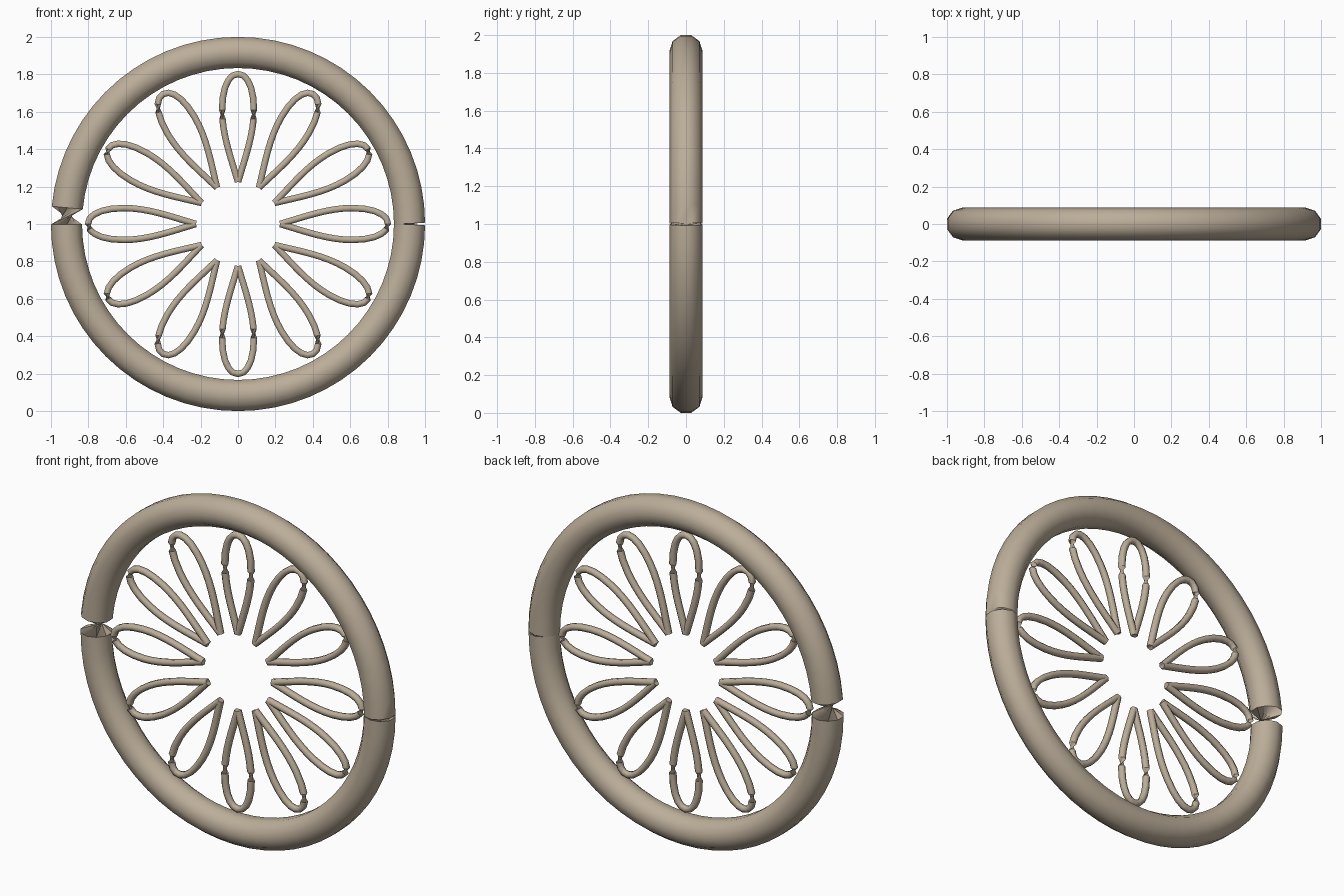
import bpy
from math import pi, sin, cos, copysign, radians
from mathutils import Vector, Matrix
from mathutils.geometry import interpolate_bezier

cube = bpy.data.objects.get("Cube")
if cube:
    bpy.data.objects.remove(cube, do_unlink=True)

# One warm stone colour for everything
tan = bpy.data.materials.new("warm_tan")
tan.use_nodes = True
tan.diffuse_color = (0.5, 0.42, 0.32, 1)
tan.node_tree.nodes["Principled BSDF"].inputs["Base Color"].default_value = tan.diffuse_color

CENTRE = Vector((0, 0, 1))


def sweep(name, path, radius, sides, closed):
    """Tube along a path in the XZ plane, twisting where the path turns vertical."""
    count = len(path)
    verts, faces = [], []
    for i, point in enumerate(path):
        if closed:
            before, after = path[i - 1], path[(i + 1) % count]
        else:
            before, after = path[max(i - 1, 0)], path[min(i + 1, count - 1)]
        tangent = (after - before).normalized()
        side = Vector((0, copysign(1, tangent.x), 0))
        up = tangent.cross(side)
        for k in range(sides):
            a = 2 * pi * k / sides
            verts.append(point + radius * (cos(a) * side + sin(a) * up))
    for i in range(count if closed else count - 1):
        j = (i + 1) % count
        for k in range(sides):
            n = (k + 1) % sides
            faces.append((i * sides + k, i * sides + n, j * sides + n, j * sides + k))
    if not closed:
        faces.append(tuple(reversed(range(sides))))
        faces.append(tuple(range((count - 1) * sides, count * sides)))
    mesh = bpy.data.meshes.new(name)
    mesh.from_pydata(verts, [], faces)
    mesh.materials.append(tan)
    mesh.shade_smooth()
    mesh.set_sharp_from_angle(angle=radians(70))
    obj = bpy.data.objects.new(name, mesh)
    bpy.context.collection.objects.link(obj)
    return obj


# Outer rim: fine seam on the left, pinched twist on the right
STEPS, GAP = 32, 0.003
upper = [GAP + pi * i / STEPS for i in range(STEPS)]
lower = [pi + GAP + (pi - 2 * GAP) * i / STEPS for i in range(STEPS + 1)]
rim_path = [CENTRE + 0.917 * Vector((cos(a), 0, sin(a))) for a in upper + lower]
sweep("rim", rim_path, 0.0875, 10, True)

# Petal outline: pointed at the hub end, rounded near the rim
flank = interpolate_bezier(*[Vector(p) for p in
                             ((0.225, 0, 0), (0.36, 0, 0.04), (0.48, 0, 0.085), (0.61, 0, 0.085))], 9)
cap = interpolate_bezier(*[Vector(p) for p in
                           ((0.61, 0, 0.085), (0.73, 0, 0.085), (0.802, 0, 0.05), (0.802, 0, 0))], 6)
half = flank + cap[1:]
outline = half + [Vector((p.x, 0, -p.z)) for p in reversed(half[:-1])]

# Twelve wire petals around the hub
for i in range(12):
    turn = Matrix.Rotation(-2 * pi * i / 12, 3, 'Y')
    sweep(f"petal_{i + 1}", [CENTRE + turn @ p for p in outline], 0.02, 6, False)
